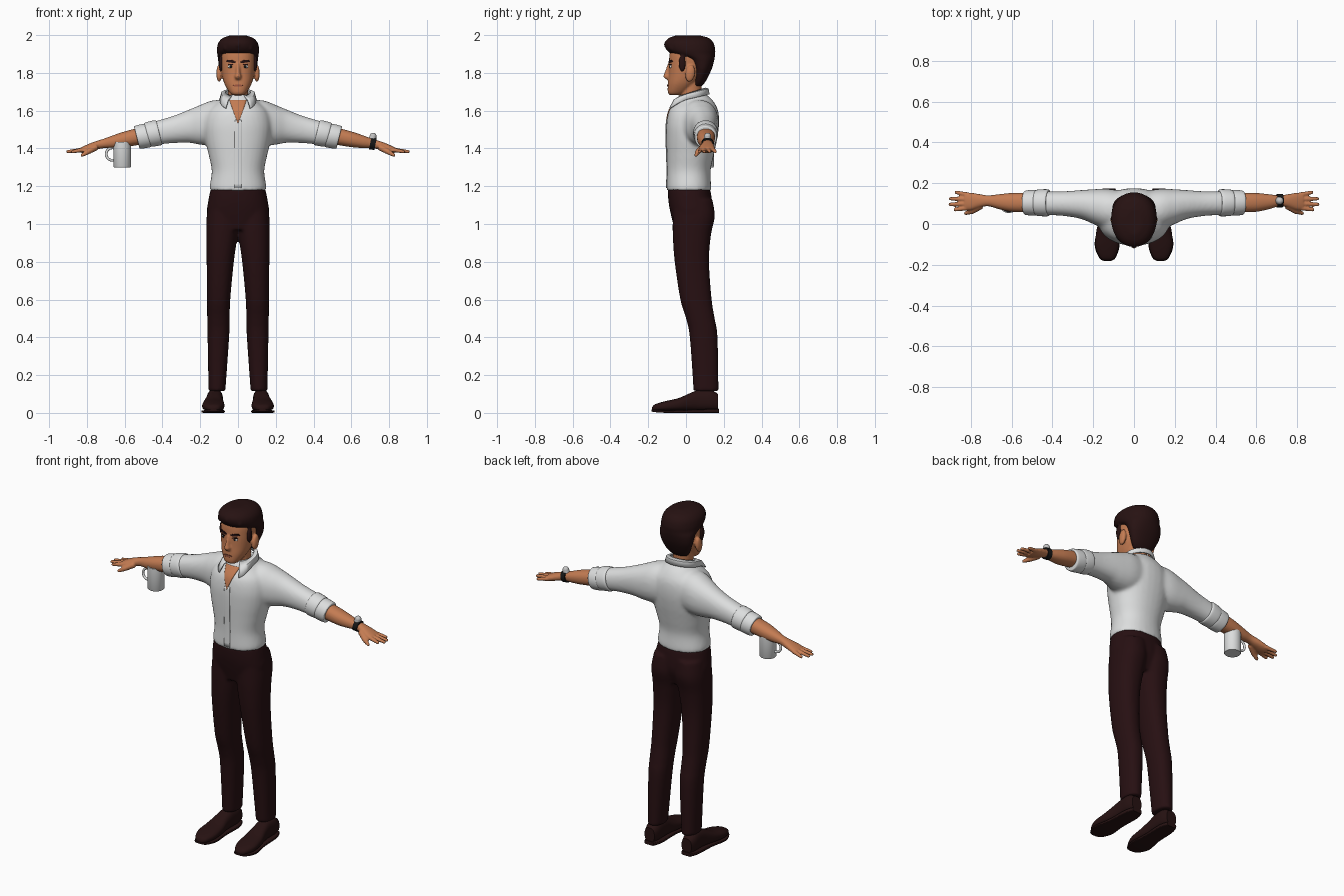
import bpy, bmesh
from math import sin, cos, pi, radians, copysign
from mathutils import Matrix, Vector

if "Cube" in bpy.data.objects:
    bpy.data.objects.remove(bpy.data.objects["Cube"])


def material(name, *rgb):
    m = bpy.data.materials.new(name)
    m.use_nodes = True
    m.diffuse_color = (*rgb, 1)
    m.node_tree.nodes["Principled BSDF"].inputs["Base Color"].default_value = (*rgb, 1)
    return m


SKIN = material("warm skin", .55, .2, .085)
WHITE = material("white cotton", .72, .73, .73)
TROUSER = material("dark maroon cloth", .02, .005, .006)
HAIR = material("dark brown hair", .02, .006, .006)
LEATHER = material("dark leather", .02, .006, .006)
EYE = material("eye white", .75, .73, .7)
BLACK = material("black", .008, .008, .008)
LIP = material("lip brown", .33, .09, .05)
SILVER = material("silver", .55, .55, .55)


def spline(rows, steps):
    """Catmull-Rom resampling of equal-length tuples."""
    pts = [rows[0], *rows, rows[-1]]
    out = []
    for a, b, c, d in zip(pts, pts[1:], pts[2:], pts[3:]):
        for k in range(steps):
            t = k / steps
            out.append([q + .5 * t * (r - p + t * (2*p - 5*q + 4*r - s + t * (3*(q - r) + s - p)))
                        for p, q, r, s in zip(a, b, c, d)])
    return out + [rows[-1]]


def sym(rows):
    return [(a, -w, w, lo, hi) for a, w, lo, hi in rows]


def loft(bm, axis, rows, power=2, lean=0, steps=5, seg=32):
    """Rows are (position on axis, u min, u max, v min, v max)."""
    loops = []
    for a, u0, u1, v0, v1 in spline(rows, steps):
        loop = []
        for i in range(seg):
            c, s = cos(2*pi*i/seg), sin(2*pi*i/seg)
            u = (u0 + u1)/2 + (u1 - u0)/2 * copysign(abs(c)**(2/power), c)
            dv = (v1 - v0)/2 * copysign(abs(s)**(2/power), s)
            v, w = (v0 + v1)/2 + dv, a + lean*dv
            loop.append(bm.verts.new({"X": (w, u, v), "Y": (u, w, v), "Z": (u, v, w)}[axis]))
        loops.append(loop)
    for p, q in zip(loops, loops[1:]):
        for i in range(seg):
            j = (i + 1) % seg
            bm.faces.new((p[i], p[j], q[j], q[i]))
    bm.faces.new(loops[0])
    bm.faces.new(loops[-1])


def blob(bm, centre, size, tilt=0):
    m = Matrix.Translation(centre) @ Matrix.Rotation(tilt, 4, "X") @ Matrix.Diagonal((*size, 1))
    bmesh.ops.create_uvsphere(bm, u_segments=20, v_segments=12, radius=1, matrix=m)


def rod(bm, p, q, r0, r1):
    p, q = Vector(p), Vector(q)
    d = q - p
    m = Matrix.Translation((p + q)/2) @ d.to_track_quat("Z", "Y").to_matrix().to_4x4()
    bmesh.ops.create_cone(bm, cap_ends=True, segments=14, radius1=r0, radius2=r1,
                          depth=d.length, matrix=m)
    blob(bm, q, (r1, r1, r1))


def finish(bm, name, mat, voxel=0, mirror=False, smooth=3, recalc=True):
    if recalc:
        bmesh.ops.recalc_face_normals(bm, faces=bm.faces)
    me = bpy.data.meshes.new(name)
    bm.to_mesh(me)
    bm.free()
    me.materials.append(mat)
    ob = bpy.data.objects.new(name, me)
    bpy.context.scene.collection.objects.link(ob)
    bpy.ops.object.select_all(action="DESELECT")
    ob.select_set(True)
    bpy.context.view_layer.objects.active = ob
    bpy.ops.object.shade_smooth_by_angle(angle=radians(40))
    if mirror:
        ob.modifiers.new("mirror", "MIRROR").use_mirror_merge = False
    if voxel:
        r = ob.modifiers.new("merge", "REMESH")
        r.mode, r.voxel_size, r.use_smooth_shade = "VOXEL", voxel, True
        s = ob.modifiers.new("soften", "SMOOTH")
        s.factor, s.iterations = .5, smooth
    return ob


def patch(name, rows, mat, target, mirror=False, cols=8):
    """Thin plate laid on the front of a target; rows are (z, x min, x max)."""
    bm = bmesh.new()
    grid = [[bm.verts.new((x0 + (x1 - x0)*i/cols, -.3, z)) for i in range(cols + 1)]
            for z, x0, x1 in spline(rows, 6)]
    for p, q in zip(grid, grid[1:]):
        for i in range(cols):
            bm.faces.new((p[i], p[i + 1], q[i + 1], q[i]))
    ob = finish(bm, name, mat, mirror=mirror, recalc=False)
    w = ob.modifiers.new("lay", "SHRINKWRAP")
    w.target, w.wrap_method, w.wrap_mode = target, "PROJECT", "ABOVE_SURFACE"
    w.use_project_y, w.use_positive_direction, w.offset = True, True, .004
    ob.modifiers.new("thickness", "SOLIDIFY").thickness = .004


# Trousers: two legs merged with the hips
bm = bmesh.new()
loft(bm, "Z", [(.115, .067, .156, .04, .172), (.4, .047, .161, .02, .167), (.5, .044, .163, 0, .152),
               (.6, .041, .164, -.03, .136), (.8, .022, .166, -.06, .122), (.94, .002, .168, -.07, .132),
               (1.04, -.01, .166, -.07, .152), (1.13, -.01, .152, -.07, .14)], power=2.3)
loft(bm, "Z", sym([(.97, .12, -.06, .11), (1.05, .163, -.08, .138), (1.12, .158, -.093, .138),
                   (1.19, .144, -.097, .127)]), power=2.3)
finish(bm, "trousers", TROUSER, .01, mirror=True)

# Shoes with soles and heels
bm = bmesh.new()
loft(bm, "Y", [(-.18, .118, .142, .014, .028), (-.165, .094, .167, .01, .045), (-.11, .074, .189, .008, .062),
               (-.04, .073, .185, .01, .078), (.02, .08, .172, .012, .104), (.07, .08, .165, .012, .122),
               (.13, .08, .165, .012, .122), (.17, .09, .155, .015, .1)], power=2.5)
finish(bm, "shoes", LEATHER, mirror=True)
bm = bmesh.new()
loft(bm, "Y", [(-.182, .115, .145, .008, .018), (-.165, .09, .171, .004, .016), (-.1, .07, .193, 0, .014),
               (0, .077, .176, 0, .016), (.12, .075, .17, 0, .02), (.174, .092, .153, 0, .022)], power=6)
finish(bm, "shoe_soles", LEATHER, mirror=True)

# Shirt body and sleeves
bm = bmesh.new()
loft(bm, "Z", sym([(1.175, .147, -.101, .132), (1.2, .15, -.102, .133), (1.28, .139, -.1, .13),
                   (1.36, .154, -.102, .146), (1.45, .174, -.105, .165), (1.53, .18, -.104, .175),
                   (1.6, .16, -.09, .17), (1.65, .105, -.055, .145), (1.685, .07, -.035, .11)]), power=2.2)
loft(bm, "X", [(.04, -.02, .16, 1.43, 1.655), (.13, -.025, .172, 1.415, 1.655), (.2, 0, .17, 1.42, 1.63),
               (.26, .025, .166, 1.43, 1.605), (.35, .04, .16, 1.428, 1.57), (.47, .046, .16, 1.415, 1.535)],
     power=2.2)
shirt = finish(bm, "shirt", WHITE, .01, mirror=True, smooth=5)

# Rolled cuffs
bm = bmesh.new()
for x, z, r in ((.45, 1.478, .066), (.505, 1.464, .062)):
    loft(bm, "X", [(x + dx, .104 - r*k, .104 + r*k, z - dx*.2 - r*k, z - dx*.2 + r*k)
                   for dx, k in ((-.033, .86), (-.026, 1), (.024, .97), (.031, .84))], lean=.25)
finish(bm, "rolled_cuffs", WHITE, mirror=True)

# Collar: an open band that folds outward to two points
bm = bmesh.new()
edges = []
for i in range(41):
    a = radians(-152 + i*7.6)
    s, c = sin(a), cos(a)
    f = max(0, -c)**2
    low = (s*(.097 + .055*f), .035 + c*(.14 if c < 0 else .09), 1.667 + .02*c - .045*f)
    top = (.068*s, .032 + .07*c, 1.7 + .022*c)
    mid = [(p + q)/2 + d for p, q, d in zip(low, top, (.006*s, .006*c, .012))]
    edges.append([bm.verts.new(p) for p in (low, mid, top)])
for p, q in zip(edges, edges[1:]):
    for k in range(2):
        bm.faces.new((p[k], q[k], q[k + 1], p[k + 1]))
collar = finish(bm, "collar", WHITE)
collar.modifiers.new("thickness", "SOLIDIFY").thickness = .008

# Button band and open neckline
patch("button_band", [(1.19, -.018, .018), (1.4, -.018, .018), (1.55, -.016, .018)], WHITE, shirt)
patch("open_neckline", [(1.535, -.002, .002), (1.6, -.026, .026), (1.655, -.045, .045)], SKIN, shirt)

# Head, neck, nose and ears
bm = bmesh.new()
loft(bm, "Z", sym([(1.682, .025, -.083, -.04), (1.695, .044, -.096, .0), (1.74, .071, -.096, .05),
                   (1.79, .085, -.092, .09), (1.85, .091, -.09, .11), (1.91, .09, -.085, .12),
                   (1.96, .07, -.06, .09)]), power=2.3)
loft(bm, "Z", sym([(1.58, .06, -.04, .09), (1.68, .054, -.03, .083), (1.77, .056, -.03, .083)]))
loft(bm, "Z", sym([(1.765, .012, -.106, -.07), (1.78, .019, -.12, -.07), (1.8, .013, -.114, -.07),
                   (1.85, .009, -.096, -.07)]))
for side in (-1, 1):
    blob(bm, (side*.1, .022, 1.797), (.015, .026, .046), -.15)
head = finish(bm, "head", SKIN, .006, smooth=2)

# Eyes, brows and mouth
for name, mat, y, size in (("eyes", EYE, -.079, (.015, .008, .009)), ("pupils", BLACK, -.084, (.007, .005, .008))):
    bm = bmesh.new()
    blob(bm, (.038, y, 1.833), size)
    finish(bm, name, mat, mirror=True)
patch("eyebrows", [(1.853, .016, .03), (1.859, .014, .06), (1.867, .03, .056)], HAIR, head, mirror=True)
patch("upper_lids", [(1.841, .024, .053), (1.846, .027, .05)], HAIR, head, mirror=True)
patch("mouth", [(1.727, -.01, .01), (1.733, -.027, .027), (1.738, -.012, .012)], LIP, head)

# Hair: swept cap, front locks and sideburns
bm = bmesh.new()
loft(bm, "Z", sym([(1.73, .05, .035, .085), (1.76, .075, .04, .107), (1.82, .099, .035, .136),
                   (1.87, .106, .005, .15), (1.9, .11, -.075, .154), (1.925, .112, -.105, .155),
                   (1.96, .104, -.112, .145), (1.985, .08, -.09, .12), (1.999, .04, -.05, .07)]), power=2.1)
for i in range(-2, 3):
    blob(bm, (i*.033, -.065 + abs(i)*.014, 1.962 - abs(i)*.008), (.019, .056, .03), .35)
for side in (-1, 1):
    blob(bm, (side*.09, -.02, 1.85), (.012, .02, .045))
finish(bm, "hair", HAIR, .007, smooth=2)

# Forearms and hands
bm = bmesh.new()
loft(bm, "X", [(.47, .06, .15, 1.43, 1.52), (.53, .058, .153, 1.418, 1.508), (.6, .06, .152, 1.407, 1.49),
               (.66, .072, .146, 1.402, 1.47), (.715, .087, .14, 1.401, 1.45), (.76, .08, .147, 1.39, 1.436),
               (.8, .068, .153, 1.38, 1.42), (.83, .07, .151, 1.376, 1.406)], power=2.2)
for y0, y1, x in ((.08, .07, .885), (.1, .096, .91), (.122, .124, .907), (.142, .155, .88)):
    rod(bm, (.81, y0, 1.395), (x - .009, y1, 1.383), .0125, .009)
rod(bm, (.75, .09, 1.408), (.795, .062, 1.382), .018, .014)
rod(bm, (.795, .062, 1.382), (.825, .053, 1.364), .014, .009)
finish(bm, "arms", SKIN, .005, mirror=True, smooth=2)

# Wristwatch
bm = bmesh.new()
loft(bm, "X", [(.7, .081, .147, 1.395, 1.459), (.728, .082, .147, 1.392, 1.455)], lean=.2)
finish(bm, "watch_band", BLACK)
bm = bmesh.new()
rod(bm, (.712, .114, 1.45), (.715, .114, 1.465), .02, .018)
finish(bm, "watch_face", SILVER)

# Mug with handle and drink
bm = bmesh.new()
mx, my = -.613, .1
loft(bm, "Z", [(z, mx - r, mx + r, my - r, my + r) for z, r in
               ((1.3, .044), (1.305, .047), (1.435, .047), (1.435, .041), (1.31, .04))], steps=1)
finish(bm, "mug", WHITE)
bm = bmesh.new()
loft(bm, "Z", [(z, mx - .041, mx + .041, my - .041, my + .041) for z in (1.4, 1.415)], steps=1)
finish(bm, "drink", BLACK)
bpy.ops.mesh.primitive_torus_add(location=(-.665, my, 1.37), rotation=(pi/2, 0, 0), major_radius=.033,
                                 minor_radius=.007, major_segments=32, minor_segments=10)
handle = bpy.context.object
handle.name = "mug_handle"
handle.data.materials.append(WHITE)
bpy.ops.object.shade_smooth()
